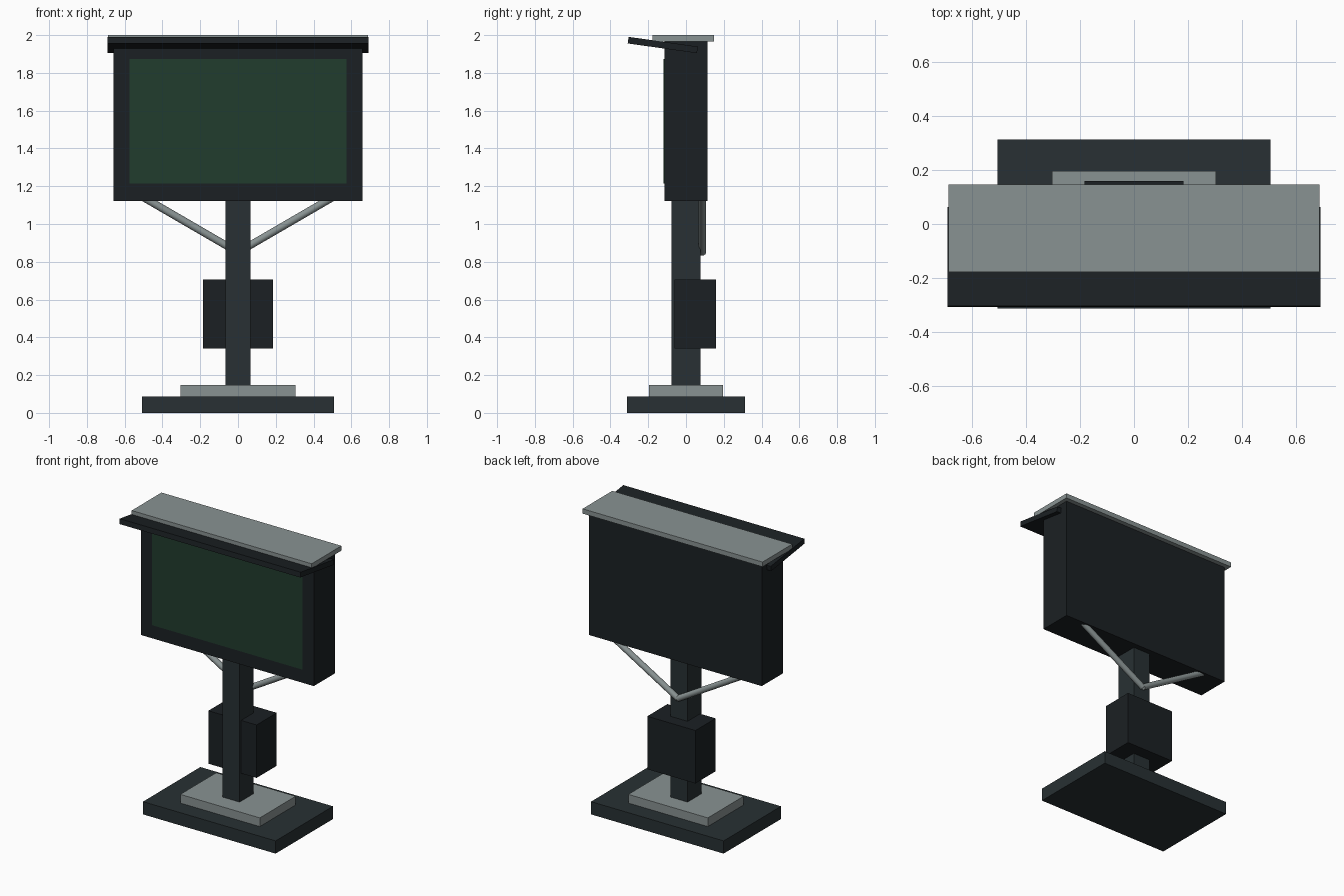
import bpy
from math import radians
from mathutils import Vector

if "Cube" in bpy.data.objects:
    bpy.data.objects.remove(bpy.data.objects["Cube"])


def material(name, rgb):
    m = bpy.data.materials.new(name)
    m.diffuse_color = (*rgb, 1)
    m.use_nodes = True
    m.node_tree.nodes["Principled BSDF"].inputs["Base Color"].default_value = m.diffuse_color
    return m


DARK = material("dark_steel", (0.021, 0.030, 0.033))
BLACK = material("black_housing", (0.011, 0.0145, 0.017))
METAL = material("pale_metal", (0.25, 0.29, 0.29))
GREEN = material("display_green", (0.015, 0.045, 0.027))


def box(name, lo, hi, mat, tilt=0):
    """Box between two corners, optionally tilted about its own x axis."""
    lo, hi = Vector(lo), Vector(hi)
    bpy.ops.mesh.primitive_cube_add(size=1, location=(lo + hi) / 2)
    ob = bpy.context.object
    ob.name = name
    ob.scale = hi - lo
    ob.rotation_euler.x = radians(tilt)
    bpy.ops.object.transform_apply(location=False, rotation=False, scale=True)
    ob.data.materials.append(mat)
    return ob


def rod(name, a, b, radius, mat):
    """Round bar running from a to b."""
    a, b = Vector(a), Vector(b)
    d = b - a
    bpy.ops.mesh.primitive_cylinder_add(vertices=20, radius=radius, depth=d.length,
                                        location=(a + b) / 2)
    ob = bpy.context.object
    ob.name = name
    ob.rotation_euler = d.to_track_quat('Z', 'Y').to_euler()
    ob.data.materials.append(mat)
    bpy.ops.object.shade_smooth_by_angle()
    return ob


# Foot and column
box("base_slab", (-0.507, -0.313, 0), (0.507, 0.313, 0.088), DARK)
box("base_plate", (-0.304, -0.196, 0.088), (0.304, 0.196, 0.148), METAL)
box("post", (-0.066, -0.077, 0.148), (0.066, 0.077, 1.15), DARK)
box("control_box", (-0.184, -0.06, 0.34), (0.184, 0.16, 0.706), BLACK)

# Display cabinet with its screen
box("cabinet", (-0.66, -0.115, 1.123), (0.66, 0.115, 1.967), BLACK)
box("screen", (-0.575, -0.118, 1.215), (0.575, -0.10, 1.873), GREEN)

# Roof cap and tilted sun visor
box("roof_cap", (-0.688, -0.178, 1.967), (0.688, 0.147, 2.0), METAL)
box("visor", (-0.692, -0.308, 1.93), (0.692, 0.062, 1.965), BLACK, tilt=-8)

# Diagonal braces behind the post
for side, s in (("left", -1), ("right", 1)):
    rod(f"{side}_brace", (0, 0.086, 0.85), (s * 0.52, 0.086, 1.152), 0.02, METAL)
